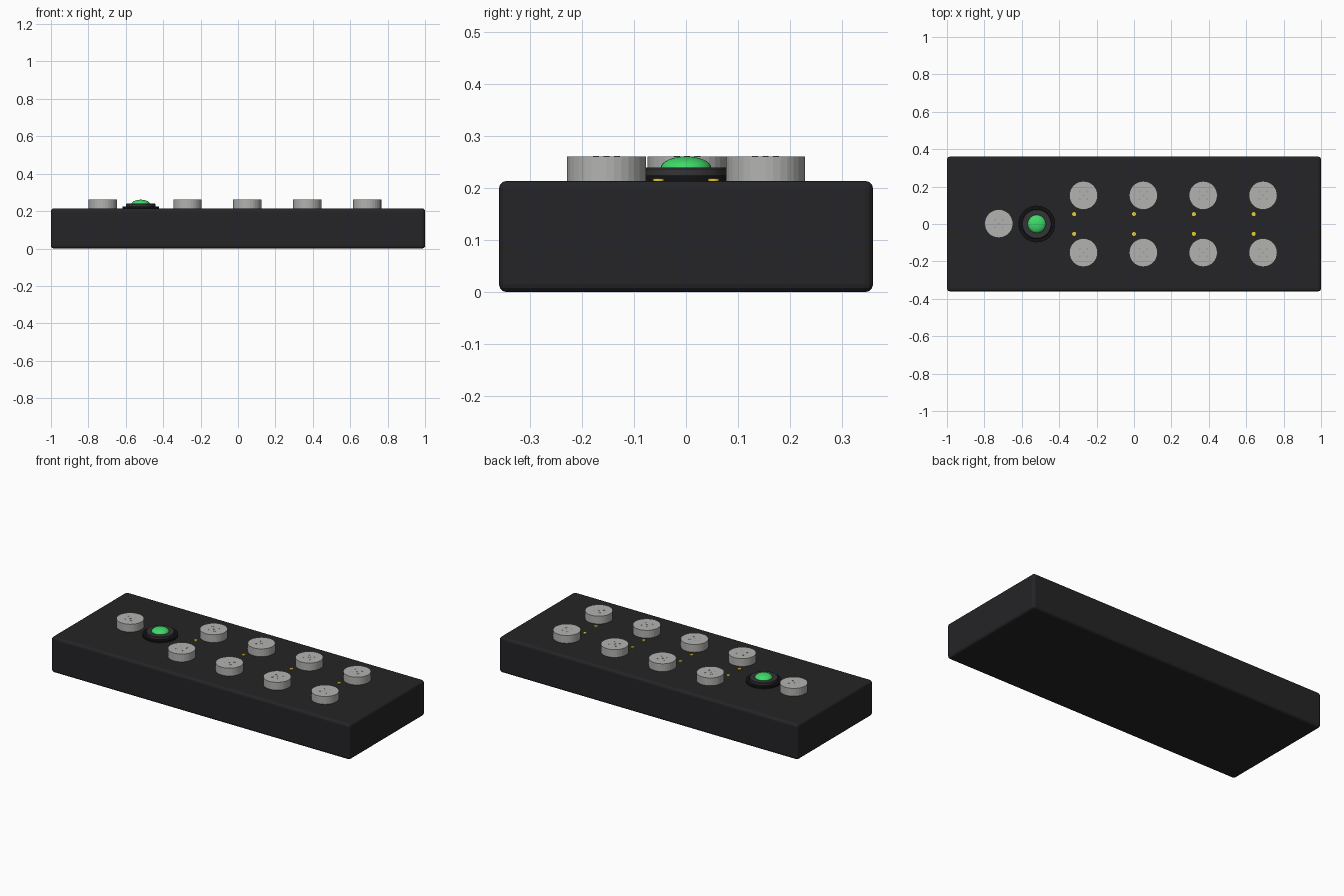
import bpy
import bmesh
import math

if "Cube" in bpy.data.objects:
    bpy.data.objects.remove(bpy.data.objects["Cube"])


def material(name, color):
    m = bpy.data.materials.new(name)
    m.diffuse_color = (*color, 1)
    m.use_nodes = True
    m.node_tree.nodes["Principled BSDF"].inputs["Base Color"].default_value = m.diffuse_color
    return m


BODY = material("charcoal", (0.018, 0.018, 0.020))
BLACK = material("black", (0.006, 0.006, 0.007))
RIM = material("dark_grey", (0.035, 0.035, 0.038))
GREY = material("light_grey", (0.45, 0.45, 0.44))
PIP = material("pip_grey", (0.36, 0.36, 0.34))
GREEN = material("green", (0.05, 0.70, 0.14))
YELLOW = material("yellow", (0.80, 0.60, 0.03))


def lathe(name, profile, center, mat, sides=32, smooth=False):
    """Revolve an (r, z) profile around a vertical axis."""
    bm = bmesh.new()
    rings = []
    for r, z in profile:
        if r == 0:
            rings.append([bm.verts.new((0, 0, z))] * sides)
        else:
            rings.append([bm.verts.new((r * math.cos(2 * math.pi * i / sides),
                                        r * math.sin(2 * math.pi * i / sides), z))
                          for i in range(sides)])
    for a, b in zip(rings, rings[1:]):
        for i in range(sides):
            j = (i + 1) % sides
            bm.faces.new(list(dict.fromkeys((a[i], a[j], b[j], b[i]))))
    bmesh.ops.recalc_face_normals(bm, faces=bm.faces)
    mesh = bpy.data.meshes.new(name)
    bm.to_mesh(mesh)
    bm.free()
    obj = bpy.data.objects.new(name, mesh)
    bpy.context.collection.objects.link(obj)
    obj.location = (center[0], center[1], 0)
    mesh.materials.append(mat)
    if smooth:
        for p in mesh.polygons:
            p.use_smooth = True
    return obj


def disc(name, r, z0, z1, center, mat, sides=32):
    return lathe(name, [(0, z0), (r, z0), (r, z1), (0, z1)], center, mat, sides)


# Rounded box body
bpy.ops.mesh.primitive_cube_add(size=1, location=(0, 0, 0.107))
body = bpy.context.object
body.name = "body"
body.scale = (2, 0.72, 0.214)
bpy.ops.object.transform_apply(location=False, rotation=False, scale=True)
bevel = body.modifiers.new("edge_bevel", "BEVEL")
bevel.width = 0.015
bevel.segments = 3
body.data.materials.append(BODY)

# Grey round keys with tiny tactile pips
keys = [(-0.723, 0.002)] + [(-0.27 + 0.32 * i, y) for i in range(4) for y in (-0.153, 0.153)]
for n, (x, y) in enumerate(keys):
    disc(f"key_{n}", 0.076, 0.210, 0.261, (x, y), GREY)
    for k, (dx, dy) in enumerate([(0, 0), (-1, -1), (1, -1), (-1, 1), (1, 1)]):
        disc(f"key_{n}_pip_{k}", 0.006, 0.259, 0.262,
             (x + 0.02 * dx, y + 0.02 * dy), PIP, 8)

# Yellow indicator lamps between the key rows
for i in range(4):
    for y in (-0.053, 0.053):
        disc(f"lamp_{i}_{'front' if y < 0 else 'back'}", 0.011, 0.211, 0.219,
             (-0.32 + 0.32 * i, y), YELLOW, 16)

# Green dome button in a stepped dark bezel
center = (-0.52, 0)
disc("button_flange", 0.098, 0.210, 0.224, center, BLACK, 48)
lathe("button_rim", [(0, 0.218), (0.079, 0.218), (0.079, 0.237), (0.076, 0.240), (0, 0.240)],
      center, RIM, 48)
dome = [(0.049 * math.cos(t * math.pi / 16), 0.238 + 0.023 * math.sin(t * math.pi / 16))
        for t in range(8)] + [(0, 0.261)]
lathe("button_dome", dome, center, GREEN, 32, smooth=True)
